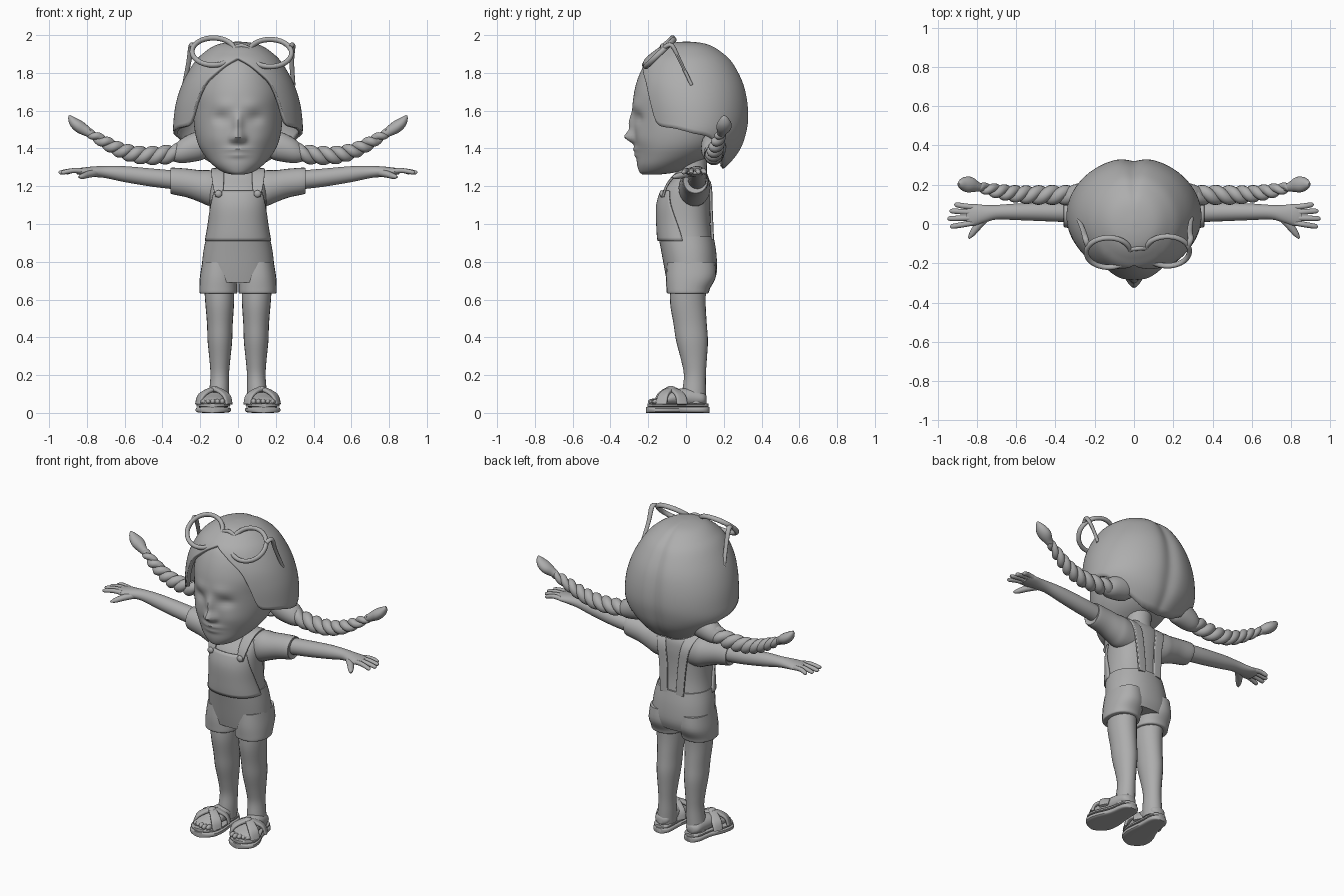
import bpy, bmesh, math
from mathutils import Vector

GREY = bpy.data.materials.new("plain grey")
GREY.diffuse_color = (0.42, 0.42, 0.42, 1)
X, Y, Z = Vector((1, 0, 0)), Vector((0, 1, 0)), Vector((0, 0, 1))
FRAMES = {'X': (Y, Z), 'Y': (X, Z), 'Z': (X, Y)}


def spline(rows, sub):
    """Catmull-Rom through rows of numbers."""
    out, n = [], len(rows)
    for i in range(n - 1):
        p0, p1, p2, p3 = rows[max(i - 1, 0)], rows[i], rows[i + 1], rows[min(i + 2, n - 1)]
        for k in range(sub):
            t = k / sub
            out.append([0.5 * (2 * b + (c - a) * t + (2 * a - 5 * b + 4 * c - d) * t * t
                               + (3 * b - a - 3 * c + d) * t ** 3)
                        for a, b, c, d in zip(p0, p1, p2, p3)])
    return out + [list(rows[-1])]


def lookup(rows, z):
    """Linear lookup by first column (ascending)."""
    if z <= rows[0][0]:
        return rows[0][1:]
    for r, s in zip(rows, rows[1:]):
        if z <= s[0]:
            f = (z - r[0]) / max(s[0] - r[0], 1e-9)
            return [a + (b - a) * f for a, b in zip(r[1:], s[1:])]
    return rows[-1][1:]


def finish(name, bm, mirror=False, thick=0, angle=40):
    bmesh.ops.recalc_face_normals(bm, faces=bm.faces)
    me = bpy.data.meshes.new(name)
    bm.to_mesh(me)
    bm.free()
    me.materials.append(GREY)
    ob = bpy.data.objects.new(name, me)
    bpy.context.collection.objects.link(ob)
    bpy.ops.object.select_all(action='DESELECT')
    ob.select_set(True)
    bpy.context.view_layer.objects.active = ob
    bpy.ops.object.shade_smooth_by_angle(angle=math.radians(angle))
    if thick:
        m = ob.modifiers.new("thickness", 'SOLIDIFY')
        m.thickness, m.offset = thick, 0
    if mirror:
        ob.modifiers.new("mirror", 'MIRROR')
    return ob


def spow(v, p):
    return math.copysign(abs(v) ** p, v)


def sweep(name, rows, frame=None, up=Z, seg=24, sub=4, p=1.0, closed=False, mirror=False, deform=None):
    """Skin rows of (x, y, z, radius_a, radius_b) with super-ellipse rings."""
    rows = rows if closed else spline(rows, sub)
    bm, rings, n = bmesh.new(), [], len(rows)
    for i, r in enumerate(rows):
        if frame:
            u, v = FRAMES[frame]
        else:
            a = rows[(i - 1) % n] if closed else rows[max(i - 1, 0)]
            b = rows[(i + 1) % n] if closed else rows[min(i + 1, n - 1)]
            t = (Vector(b[:3]) - Vector(a[:3])).normalized()
            u = t.cross(up).normalized()
            v = u.cross(t)
        ring = []
        for k in range(seg):
            th = math.tau * k / seg
            co = Vector(r[:3]) + u * r[3] * spow(math.cos(th), p) + v * r[4] * spow(math.sin(th), p)
            ring.append(bm.verts.new(deform(co) if deform else co))
        rings.append(ring)
    for i in range(n if closed else n - 1):
        a, b = rings[i], rings[(i + 1) % n]
        for k in range(seg):
            bm.faces.new((a[k], a[(k + 1) % seg], b[(k + 1) % seg], b[k]))
    if not closed:
        bm.faces.new(rings[0])
        bm.faces.new(rings[-1])
    return finish(name, bm, mirror)


def grid(name, fn, ni, nj, thick):
    """Open sheet from fn(s, t), both 0..1."""
    bm = bmesh.new()
    v = [[bm.verts.new(fn(i / ni, j / nj)) for j in range(nj + 1)] for i in range(ni + 1)]
    for i in range(ni):
        for j in range(nj):
            bm.faces.new((v[i][j], v[i + 1][j], v[i + 1][j + 1], v[i][j + 1]))
    bmesh.ops.remove_doubles(bm, verts=bm.verts, dist=1e-5)
    return finish(name, bm, thick=thick, angle=60)


def ball(name, loc, scale, mirror=True):
    bm = bmesh.new()
    bmesh.ops.create_uvsphere(bm, u_segments=20, v_segments=12, radius=1)
    for v in bm.verts:
        v.co = Vector(loc) + Vector([a * b for a, b in zip(v.co, scale)])
    return finish(name, bm, mirror)


def body(rows, x=0):
    """(z, half width, front y, back y) to sweep rows."""
    return [(x, (f + b) / 2, z, w, (b - f) / 2) for z, w, f, b in rows]


# Head with sculpted face
def face(co):
    if co.y < -0.05:
        def g(x, z, sx, sz):
            return math.exp(-((abs(co.x) - x) / sx) ** 2 - ((co.z - z) / sz) ** 2)
        co.y -= (0.05 * g(0, 1.46, .032, .03) + 0.026 * g(0, 1.53, .026, .055)
                 + 0.014 * g(0, 1.395, .06, .014) + 0.010 * g(0, 1.365, .05, .013)
                 + 0.012 * g(.03, 1.45, .016, .016) + 0.008 * g(.07, 1.63, .06, .03)
                 - 0.018 * g(.09, 1.56, .045, .03) + 0.008 * g(.12, 1.45, .06, .05))
    return co


sweep("head", body([(1.262, .03, -.23, -.14), (1.275, .08, -.246, -.05), (1.31, .13, -.258, .03),
                    (1.36, .175, -.263, .13), (1.42, .21, -.268, .2), (1.5, .23, -.275, .25),
                    (1.6, .236, -.28, .28), (1.7, .236, -.274, .27), (1.8, .2, -.243, .22),
                    (1.87, .14, -.195, .16), (1.91, .05, -.1, .08)]), 'Z', seg=128, sub=6, deform=face)
sweep("neck", [(0, .045, 1.2, .09, .08), (0, .04, 1.29, .075, .07), (0, .04, 1.38, .08, .08)], 'Z')

# Hair shell with an arched opening over the face
HAIR = spline([(1.28, .15, -.05, .17), (1.33, .21, -.12, .23), (1.4, .28, -.2, .285), (1.47, .328, -.23, .312),
               (1.55, .33, -.245, .327), (1.65, .315, -.257, .322), (1.75, .28, -.257, .297),
               (1.85, .222, -.222, .242), (1.9, .172, -.172, .188), (1.935, .118, -.118, .13),
               (1.95, .06, -.06, .07), (1.955, 0, .002, .002)], 5)
EDGE = spline([(0, 1.875), (15, 1.84), (28, 1.79), (37, 1.74), (42, 1.65), (46, 1.56), (52, 1.52),
               (70, 1.505), (90, 1.48), (110, 1.455), (130, 1.36), (150, 1.31), (180, 1.3)], 3)


def hair(s, t):
    deg = s * 360
    away = min(deg, 360 - deg)
    z = 1.955 - (1.955 - lookup(EDGE, away)[0]) * t ** 1.7
    w, f, b = lookup(HAIR, z)
    groove = 1 - 0.06 * math.exp(-((180 - away) / 9) ** 2)
    a = math.radians(deg)
    return Vector((w * math.sin(a) * groove, (f + b) / 2 - (b - f) / 2 * math.cos(a) * groove, z))


grid("hair", hair, 144, 36, 0.022)

# Pigtails: root, two twisted strands, tie and tuft
sweep("pigtail_root", [(.15, .14, 1.42, .05, .05), (.2, .145, 1.415, .065, .075), (.26, .145, 1.395, .065, .07),
                       (.31, .145, 1.375, .055, .055), (.36, .145, 1.365, .03, .03)], mirror=True)
BRAID = spline([(.29, .145, 1.385, 1), (.4, .148, 1.365, 1), (.52, .148, 1.365, .95), (.62, .155, 1.39, .85),
                (.71, .17, 1.435, .72), (.79, .188, 1.483, .5)], 10)
for k in range(2):
    rows = []
    for i, (x, y, z, r) in enumerate(BRAID):
        a = i * 0.55 + k * math.pi
        rows.append((x, y + .021 * r * math.cos(a), z + .021 * r * math.sin(a), .031 * r, .031 * r))
    sweep("braid_strand", rows, seg=14, sub=2, mirror=True)
sweep("braid_tuft", [(.77, .185, 1.472, .018, .018), (.8, .19, 1.49, .026, .026), (.835, .2, 1.512, .04, .032),
                     (.865, .203, 1.535, .036, .028), (.885, .203, 1.56, .02, .016),
                     (.893, .203, 1.575, .004, .004)], mirror=True)

# Glasses pushed up on the head
for cx, cy, cz in ((-.13, -.145, 1.913), (.17, -.138, 1.905)):
    ring = [(cx + .113 * math.cos(a), cy + .075 * math.sin(a), cz + .072 * math.sin(a), .013, .015)
            for a in (math.tau * i / 48 for i in range(48))]
    sweep("glasses_rim", ring, up=Vector((0, -.7, .7)), seg=12, closed=True)
sweep("glasses_bridge", [(-.025, -.13, 1.93, .011, .011), (.02, -.125, 1.945, .011, .011),
                         (.065, -.123, 1.925, .011, .011)], seg=12)
for x0, x1 in ((-.235, -.285), (.275, .293)):
    sweep("glasses_temple", [(x0, -.115, 1.935, .012, .014), (x0 * 1.05, -.075, 1.945, .012, .015),
                             ((x0 + x1) / 2, -.03, 1.86, .009, .013), (x1, .03, 1.735, .009, .011)],
          up=X, seg=12)

# Shirt torso, shorts and bib
TORSO = [(.7, .17, -.1, .14), (.8, .183, -.115, .152), (.9, .167, -.138, .14), (1.0, .153, -.146, .128),
         (1.1, .15, -.146, .126), (1.18, .15, -.12, .128), (1.24, .14, -.07, .122),
         (1.28, .1, -.04, .1), (1.295, .06, -.01, .08)]
sweep("shirt", body(TORSO), 'Z', seg=48, p=.88)
sweep("shorts", body([(.69, .19, -.1, .145), (.75, .193, -.112, .164), (.85, .184, -.13, .16),
                      (.935, .167, -.146, .146)]), 'Z', seg=48, p=.9)
sweep("shorts_leg", body([(.632, .095, -.095, .11), (.637, .1, -.102, .12), (.66, .101, -.104, .128),
                          (.72, .098, -.106, .158), (.8, .085, -.1, .155)], .104), 'Z', p=.9, mirror=True)
TS = spline(TORSO, 4)


def bib(s, t):
    z = .91 + .265 * t
    w, f, b = lookup(TS, z)
    a = (s * 2 - 1) * math.radians(85 - 36 * t ** 1.5)
    return Vector(((w + .005) * spow(math.sin(a), .88),
                   (f + b) / 2 - ((b - f) / 2 + .006) * spow(math.cos(a), .88), z))


grid("bib", bib, 28, 14, 0.012)
sweep("overall_strap", [(.1, -.122, 1.145, .007, .02), (.105, -.095, 1.215, .007, .03), (.108, -.03, 1.278, .008, .034),
                        (.104, .055, 1.283, .008, .034), (.085, .123, 1.22, .008, .03),
                        (.066, .132, 1.1, .008, .028), (.055, .14, .92, .008, .026)],
      up=X, p=.45, mirror=True)
ball("strap_button", (.103, -.128, 1.16), (.019, .012, .019))

# Sleeves, arms and hands
sweep("sleeve", [(.07, .045, 1.18, .075, .09), (.15, .045, 1.19, .084, .095), (.2, .045, 1.2, .08, .085),
                 (.27, .047, 1.217, .072, .076), (.35, .05, 1.228, .068, .07), (.356, .05, 1.228, .06, .06)],
      'X', mirror=True)
sweep("arm", [(.3, .058, 1.23, .05, .05), (.45, .062, 1.245, .048, .048), (.6, .062, 1.264, .042, .042),
              (.7, .06, 1.275, .037, .032), (.76, .052, 1.277, .045, .028), (.82, .046, 1.278, .056, .021),
              (.855, .044, 1.278, .05, .014)], 'X', mirror=True)
for y0, x1, y1 in ((.086, .915, .098), (.059, .938, .066), (.031, .948, .028), (.006, .935, -.012)):
    sweep("finger", [(.82, y0, 1.28, .014, .014), (.87, (y0 + y1) / 2, 1.283, .014, .013),
                     (x1 - .01, y1, 1.273, .012, .011), (x1, y1, 1.27, .004, .004)], seg=12, mirror=True)
sweep("thumb", [(.75, .035, 1.272, .02, .02), (.795, -.01, 1.262, .02, .018), (.825, -.05, 1.252, .015, .014),
                (.842, -.073, 1.248, .005, .005)], seg=14, mirror=True)

# Legs and feet
sweep("leg", [(.1, .012, .68, .08, .095), (.097, .01, .58, .076, .094), (.096, .022, .47, .068, .088),
              (.096, .032, .38, .065, .084), (.096, .042, .28, .055, .068), (.097, .047, .2, .049, .058),
              (.1, .043, .12, .052, .062), (.105, .04, .05, .055, .065)], 'Z', mirror=True)
sweep("foot", [(.108, .108, .07, .02, .02), (.108, .09, .075, .045, .035), (.11, .04, .08, .055, .05),
               (.12, -.04, .082, .062, .045), (.13, -.1, .07, .07, .032), (.135, -.15, .06, .068, .022),
               (.135, -.175, .055, .05, .012)], 'Y', mirror=True)
for i in range(5):
    ball("toe", (.083 + .025 * i, -.178 + .008 * abs(i - 1), .06), (.0145, .024, .016 - .001 * i))

# Sandals: layered sole, crossing bands and knot
for name, z, h, k in (("sandal_sole", .016, .016, 1), ("sandal_insole", .04, .009, .96)):
    sweep(name, [(x, y * k, z, r * k, h) for x, y, r in
                 ((.107, .124, .02), (.107, .112, .042), (.108, .08, .058), (.113, 0, .066), (.127, -.09, .09),
                  (.134, -.15, .09), (.136, -.185, .07), (.136, -.205, .04), (.136, -.212, .012))],
          'Y', p=.5, mirror=True)
for ya, yb in ((-.02, -.13), (-.14, -.02)):
    ym = (ya + yb) / 2
    sweep("sandal_band", [(.048, ya, .045, .03, .009), (.065, ya * .8 + ym * .2, .095, .03, .01),
                          (.125, ym, .125, .022, .012), (.19, yb * .8 + ym * .2, .095, .03, .01),
                          (.212, yb, .045, .03, .009)], p=.6, mirror=True)
ball("sandal_knot", (.125, -.08, .125), (.024, .028, .018))
